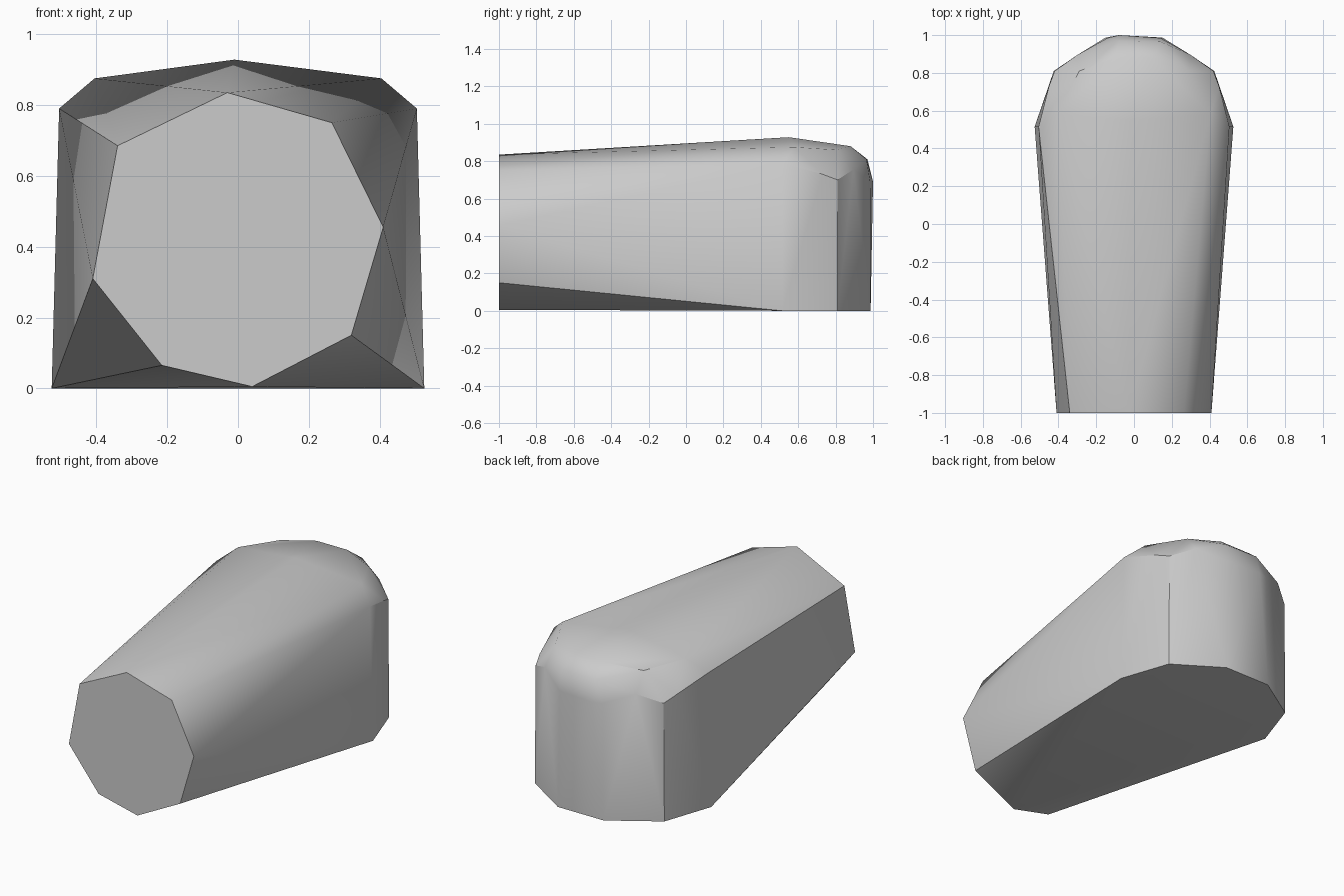
import bpy
import bmesh
import math

# Remove the default object
cube = bpy.data.objects.get("Cube")
if cube:
    bpy.data.objects.remove(cube, do_unlink=True)

# Single flat grey
grey = bpy.data.materials.new("stone_grey")
grey.use_nodes = True
colour = (0.6, 0.6, 0.6, 1.0)
grey.diffuse_color = colour
grey.node_tree.nodes["Principled BSDF"].inputs["Base Color"].default_value = colour


def both_sides(points):
    """Repeat each point on the left and right."""
    return [(s * x, y, z) for x, y, z in points for s in (-1, 1)]


# Irregular eight-sided front end
front_end = [(x, -1, z) for x, z in (
    (-0.03, 0.835), (0.265, 0.75), (0.41, 0.455), (0.32, 0.15),
    (0.04, 0.005), (-0.215, 0.065), (-0.41, 0.31), (-0.34, 0.685))]

# Rounded rear: floor outline, then shoulder, then crown
floor = both_sides([(0.526, 0.515, 0), (0.425, 0.81, 0), (0.15, 0.987, 0)])
shoulder = both_sides([(0.505, 0.515, 0.79), (0.42, 0.81, 0.70),
                       (0.45, 0.73, 0.73), (0.30, 0.895, 0.755),
                       (0.14, 0.985, 0.69)])
shoulder += [(-0.08, 1, 0.69), (-0.08, 0.97, 0.81), (0.14, 0.965, 0.81)]
crown = both_sides([(0.405, 0.58, 0.875), (0.29, 0.81, 0.86),
                    (0.10, 0.88, 0.88)])
crown.append((-0.01, 0.55, 0.928))

# Wrap the outlines in one faceted skin
bm = bmesh.new()
for point in front_end + floor + shoulder + crown:
    bm.verts.new(point)
hull = bmesh.ops.convex_hull(bm, input=bm.verts[:])
inside = {g for g in hull["geom_interior"] + hull["geom_unused"]
          if isinstance(g, bmesh.types.BMVert)}
bmesh.ops.delete(bm, geom=list(inside), context="VERTS")
bmesh.ops.dissolve_limit(bm, angle_limit=math.radians(0.5),
                         verts=bm.verts[:], edges=bm.edges[:])
bmesh.ops.recalc_face_normals(bm, faces=bm.faces[:])

mesh = bpy.data.meshes.new("tapered_block")
bm.to_mesh(mesh)
bm.free()
mesh.materials.append(grey)
block = bpy.data.objects.new("tapered_block", mesh)
bpy.context.collection.objects.link(block)

# Smooth the soft corners, keep the hard ones
bpy.ops.object.select_all(action="DESELECT")
block.select_set(True)
bpy.context.view_layer.objects.active = block
bpy.ops.object.shade_smooth_by_angle(angle=math.radians(32))
